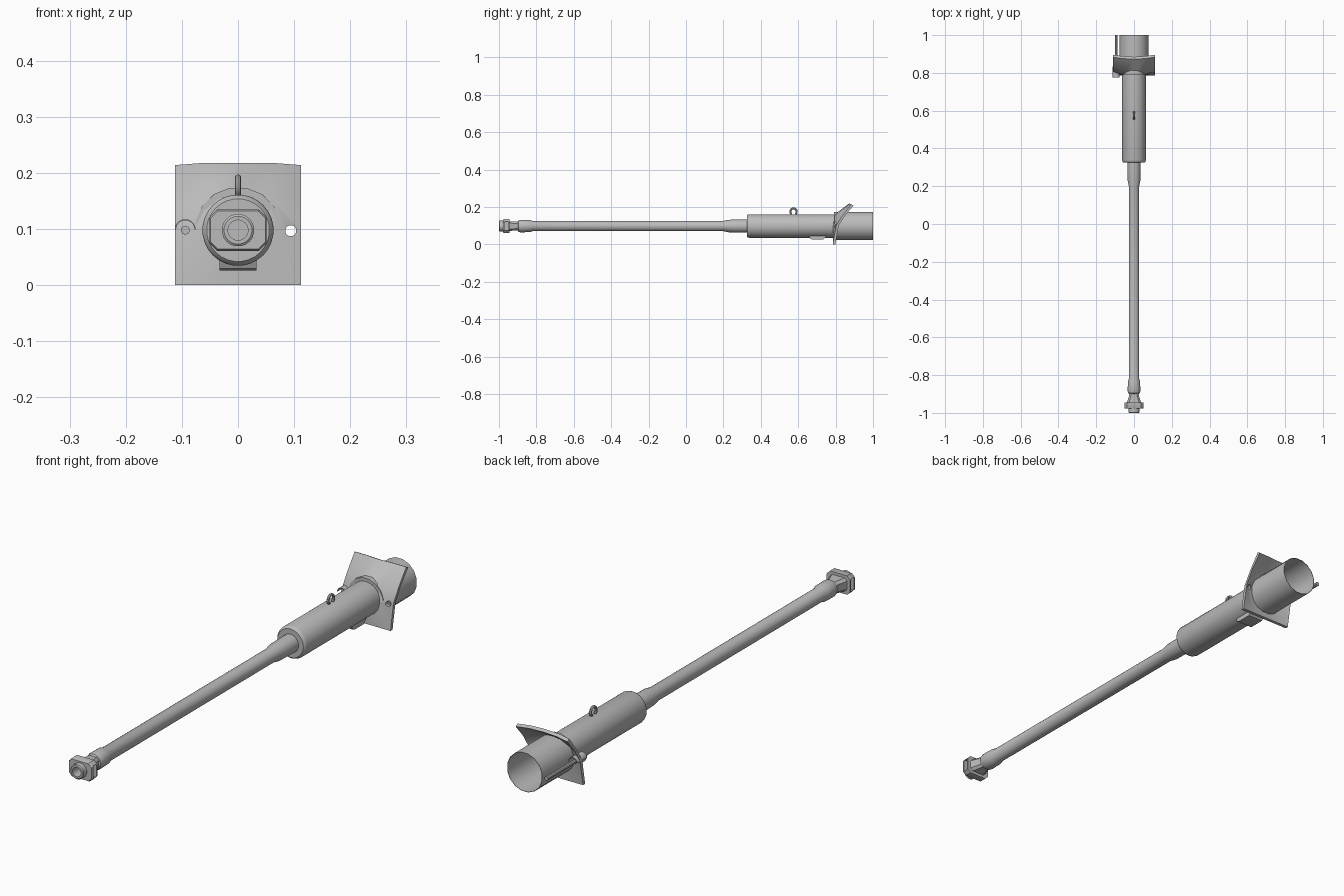
import bpy, bmesh, math
from mathutils import Vector

if "Cube" in bpy.data.objects:
    bpy.data.objects.remove(bpy.data.objects["Cube"])

ZC = 0.098  # height of the bore axis
grey = bpy.data.materials.new("plain grey")
grey.diffuse_color = (0.5, 0.5, 0.5, 1)
grey.use_nodes = True
grey.node_tree.nodes["Principled BSDF"].inputs["Base Color"].default_value = grey.diffuse_color


def finish(name, bm, angle=35):
    bmesh.ops.recalc_face_normals(bm, faces=bm.faces)
    me = bpy.data.meshes.new(name)
    bm.to_mesh(me)
    bm.free()
    me.materials.append(grey)
    ob = bpy.data.objects.new(name, me)
    bpy.context.collection.objects.link(ob)
    smooth(ob, angle)
    return ob


def smooth(ob, angle=35):
    bpy.ops.object.select_all(action='DESELECT')
    ob.select_set(True)
    bpy.context.view_layer.objects.active = ob
    bpy.ops.object.shade_smooth_by_angle(angle=math.radians(angle))


def loft(name, rings, caps=True, angle=35):
    """Skin a list of equal-length point rings."""
    bm = bmesh.new()
    rows = [[bm.verts.new(p) for p in r] for r in rings]
    n = len(rows[0])
    for a, b in zip(rows, rows[1:]):
        for i in range(n):
            j = (i + 1) % n
            bm.faces.new((a[i], a[j], b[j], b[i]))
    if caps:
        bm.faces.new(rows[0])
        bm.faces.new(rows[-1])
    return finish(name, bm, angle)


def circle(y, r, n, x=0, z=ZC):
    return [(x + r * math.cos(2 * math.pi * (i + .5) / n), y,
             z + r * math.sin(2 * math.pi * (i + .5) / n)) for i in range(n)]


def lathe(name, profile, n, x=0, z=ZC, caps=True):
    return loft(name, [circle(y, r, n, x, z) for y, r in profile], caps)


def box_ring(y, hx, hz, c, z=ZC):
    """Rectangle with chamfered corners."""
    pts = [(hx, hz - c), (hx - c, hz), (c - hx, hz), (-hx, hz - c),
           (-hx, c - hz), (c - hx, -hz), (hx - c, -hz), (hx, c - hz)]
    return [(px, y, z + pz) for px, pz in pts]


def cut(ob, cutter):
    cutter.hide_render = True
    m = ob.modifiers.new("cut", 'BOOLEAN')
    m.operation, m.object, m.solver = 'DIFFERENCE', cutter, 'EXACT'
    bpy.context.view_layer.objects.active = ob
    bpy.ops.object.modifier_apply(modifier=m.name)
    bpy.data.objects.remove(cutter)
    smooth(ob)


# Long barrel with end collar and thickened root
lathe("barrel", [(-.90, .024), (-.895, .031), (-.885, .034), (-.835, .033),
                 (-.82, .028), (.20, .028), (.23, .034), (.34, .036)], 20)

# Muzzle brake: flared neck, slotted block and bored nose ring
loft("brake_neck", [box_ring(-.89, .024, .024, .010), box_ring(-.91, .026, .024, .010),
                    box_ring(-.948, .038, .026, .010)])
block = loft("brake_block", [box_ring(-.978, .049, .034, .013), box_ring(-.973, .051, .037, .014),
                             box_ring(-.945, .051, .037, .014)])
for s in (-1, 1):
    ring = [(s * .028, -.968, ZC - .025), (s * .028, -.951, ZC - .025),
            (s * .028, -.951, ZC + .025), (s * .028, -.968, ZC + .025)]
    cut(block, loft("slot_cutter", [ring, [(s * .07, y, z) for _, y, z in ring]]))
cut(block, lathe("bore_cutter", [(-1.02, .018), (-.955, .018)], 20))
lathe("nose_ring", [(-.955, .018), (-1.0, .018), (-1.0, .025), (-.997, .029),
                    (-.977, .029)], 20, caps=False)

# Recoil sleeve with a rounded front lip
lathe("sleeve", [(.325, .034), (.325, .056), (.330, .061), (.338, .0635), (.80, .0635)], 28)

# Small block under the sleeve
bm = bmesh.new()
prof = [(.655, .05), (.665, .030), (.675, .026), (.735, .026), (.755, .05)]
sides = [[bm.verts.new((x, y, z)) for y, z in prof] for x in (-.033, .033)]
for s in sides:
    bm.faces.new(s)
for i in range(len(prof)):
    j = (i + 1) % len(prof)
    bm.faces.new((sides[0][i], sides[0][j], sides[1][j], sides[1][i]))
finish("under_block", bm)

# Lifting eye on top of the sleeve
rings = []
for k in range(15):
    t = math.radians(-55 + 290 * k / 14)
    d = Vector((0, math.cos(t), math.sin(t)))
    c = Vector((0, .575, .175)) + d * .017
    rings.append([c + d * (.0055 * math.cos(a)) + Vector((.0055 * math.sin(a), 0, 0))
                  for a in [2 * math.pi * i / 8 for i in range(8)]])
loft("lifting_eye", rings)

# Bent shield plate, with its top and flanks swept back
bm = bmesh.new()
heights = (0, .1, .155, .218)
sweep = {0: (.785, .785, .787, .872), 1: (.785, .786, .796, .876), 2: (.785, .803, .838, .883)}
layers = []
for t in (0, .013):
    layers.append([[bm.verts.new((x, sweep[abs(k)][r] + t,
                                  z - (.004 if r == 3 and abs(k) == 2 else 0) - (t * .5 if r == 3 else 0)))
                    for x, k in zip((-.112, -.06, 0, .06, .112), range(-2, 3))]
                   for r, z in enumerate(heights)])
for g in layers:
    for r in range(3):
        for k in range(4):
            bm.faces.new((g[r][k], g[r][k + 1], g[r + 1][k + 1], g[r + 1][k]))


def rim(g):
    return g[0] + [row[-1] for row in g[1:]] + g[-1][-2::-1] + [row[0] for row in g[-2:0:-1]]


f, b = rim(layers[0]), rim(layers[1])
for i in range(len(f)):
    j = (i + 1) % len(f)
    bm.faces.new((f[i], f[j], b[j], b[i]))
plate = finish("shield_plate", bm)
cut(plate, lathe("sight_hole_cutter", [(.7, .010), (.95, .010)], 12, x=.094, z=.097))

# Open rear tube
lathe("rear_tube", [(.792, .06), (.792, .077), (1.0, .077), (1.0, .0755), (.80, .0755), (.80, .06)],
      16, caps=False)

# Side rod with a half-round hood in front of the plate
lathe("side_rod", [(.785, .008), (1.0, .008)], 10, x=-.094)
hood = []
for y, r in ((.775, .0165), (.775, .0185), (.835, .0185), (.835, .0165)):
    hood.append([(-.094 + r * math.cos(math.pi * i / 10), y, .099 + r * math.sin(math.pi * i / 10))
                 for i in range(11)])
bm = bmesh.new()
rows = [[bm.verts.new(p) for p in r] for r in hood]
for a, b in zip(rows, rows[1:] + rows[:1]):
    for i in range(10):
        bm.faces.new((a[i], a[i + 1], b[i + 1], b[i]))
for e in (0, 10):
    bm.faces.new([r[e] for r in rows])
finish("rod_hood", bm)
